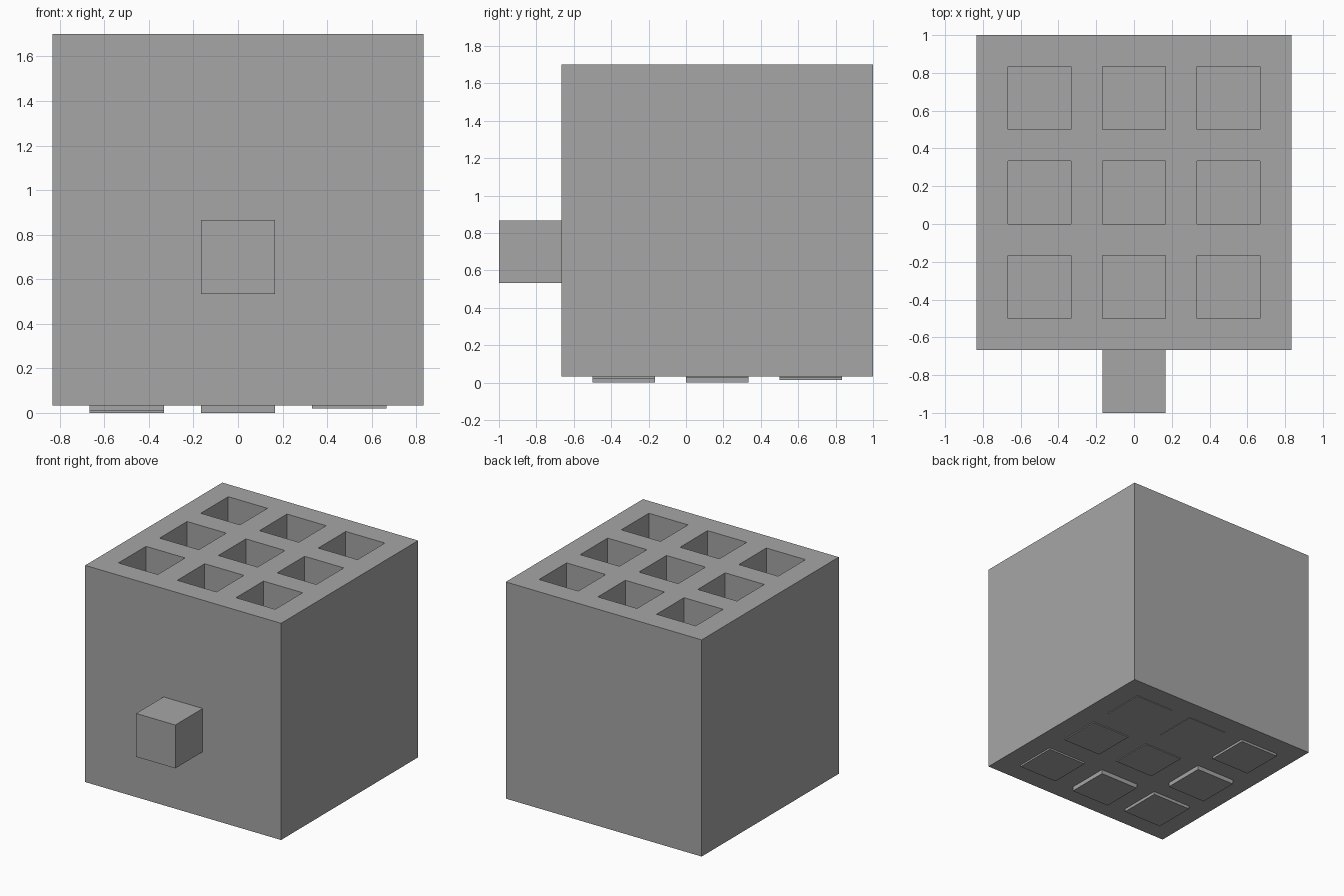
import bpy
import bmesh
from mathutils import Matrix, Vector

cube = bpy.data.objects.get("Cube")
if cube:
    bpy.data.objects.remove(cube, do_unlink=True)

# Single flat grey
grey = bpy.data.materials.new("plain_grey")
grey.use_nodes = True
GREY = (0.38, 0.38, 0.38, 1)
grey.diffuse_color = GREY
grey.node_tree.nodes["Principled BSDF"].inputs["Base Color"].default_value = GREY

U = 1 / 6                       # modelling unit
BASE, TOP = U / 5, U / 5 + 10 * U


def boxes(name, bounds):
    """One object holding a box for each (low corner, high corner) pair."""
    bm = bmesh.new()
    for low, high in bounds:
        low, high = Vector(low), Vector(high)
        place = Matrix.Translation((low + high) / 2) @ Matrix.Diagonal((*(high - low), 1))
        bmesh.ops.create_cube(bm, size=1, matrix=place)
    mesh = bpy.data.meshes.new(name)
    bm.to_mesh(mesh)
    bm.free()
    mesh.materials.append(grey)
    obj = bpy.data.objects.new(name, mesh)
    bpy.context.collection.objects.link(obj)
    return obj


# Three by three shafts, with the level of each shaft's underside
levels = {
    (-3, -2): 0.01, (0, -2): 0.0, (3, -2): 0.02,
    (-3, 1): 0.0, (0, 1): 0.027, (3, 1): 0.025,
    (-3, 4): 0.015, (0, 4): 0.03, (3, 4): 0.028,
}


def shaft(cell, bottom, top):
    x, y = cell
    return (((x - 1) * U, (y - 1) * U, bottom), ((x + 1) * U, (y + 1) * U, top))


# Hollowed body
body = boxes("body", [((-5 * U, -4 * U, BASE), (5 * U, 6 * U, TOP))])
cutter = boxes("shaft_cutter", [shaft(c, BASE + 0.003, TOP + 0.1) for c in levels])
cut = body.modifiers.new("shafts", "BOOLEAN")
cut.operation = "DIFFERENCE"
cut.solver = "EXACT"
cut.object = cutter

# Bake the cut and drop the cutter
bpy.context.view_layer.update()
graph = bpy.context.evaluated_depsgraph_get()
result = bpy.data.meshes.new_from_object(body.evaluated_get(graph))
body.modifiers.clear()
body.data = result
bpy.data.objects.remove(cutter, do_unlink=True)

# Shaft ends standing slightly proud of the underside
boxes("shaft_ends", [shaft(c, z, BASE + 0.001) for c, z in levels.items()])

# Square peg on the front
boxes("front_peg", [((-U, -6 * U, BASE + 3 * U), (U, -4 * U, BASE + 5 * U))])
